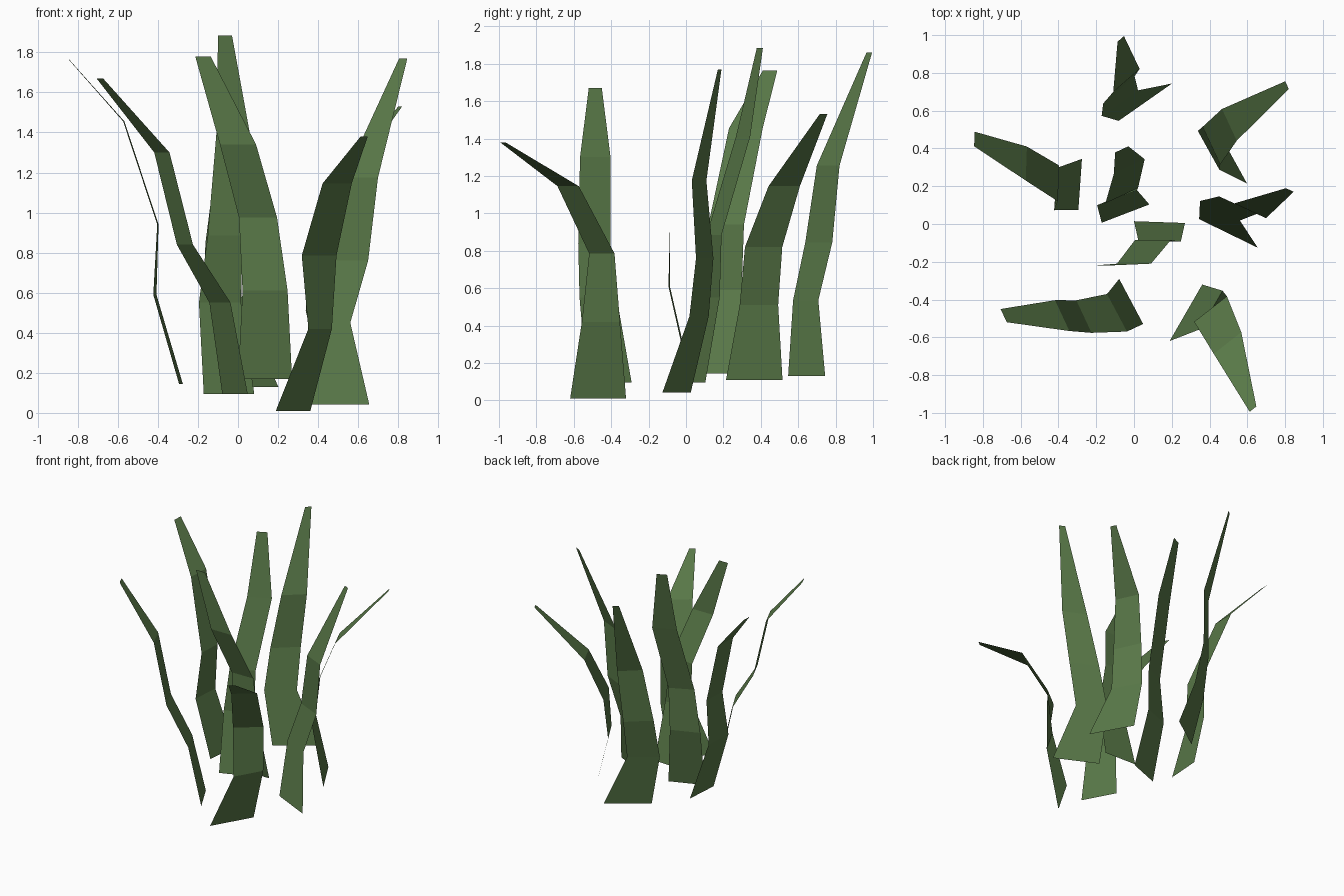
import bpy
from math import radians, cos, sin

# Leaf material
green = bpy.data.materials.new("leaf_green")
green.diffuse_color = (0.10, 0.19, 0.065, 1)

# Shared width tapers, base to tip
SLIM = (0.27, 0.225, 0.19, 0.18, 0.077)
WIDE = (0.345, 0.235, 0.22, 0.185, 0.045)


def blade(name, widths, yaw_low, yaw_high, spine):
    """Flat ribbon swept along a spine; yaw is the direction of its width."""
    verts = []
    for i, ((x, y, z), w) in enumerate(zip(spine, widths)):
        a = radians(yaw_low if i < 2 else yaw_high)
        dx, dy = cos(a) * w / 2, sin(a) * w / 2
        verts += [(x - dx, y - dy, z), (x + dx, y + dy, z)]
    faces = [(2 * i, 2 * i + 1, 2 * i + 3, 2 * i + 2) for i in range(len(spine) - 1)]
    mesh = bpy.data.meshes.new(name)
    mesh.from_pydata(verts, [], faces)
    mesh.materials.append(green)
    bpy.context.collection.objects.link(bpy.data.objects.new(name, mesh))


# Slim blades: centre and left
blade("blade_centre_front", SLIM, -2, 0,
      [(.135, .01, .17), (.135, -.09, .61), (.10, -.085, .975), (0, -.21, 1.34), (-.175, -.22, 1.78)])
blade("blade_centre_back", SLIM, 21, 25,
      [(-.045, .055, .095), (-.09, .14, .55), (-.065, .15, .885), (-.025, .305, 1.41), (-.065, .395, 1.885)])
blade("blade_left_front", SLIM, -62, -65,
      [(-.015, -.41, .095), (-.09, -.47, .55), (-.265, -.49, .84), (-.38, -.485, 1.30), (-.69, -.485, 1.67)])
blade("blade_left_back", SLIM, 86, 88,
      [(-.285, .21, .145), (-.415, .185, .59), (-.40, .215, .94), (-.57, .32, 1.455), (-.845, .45, 1.765)])

# Broad-based blades: right side and back
blade("blade_right_front", WIDE, 60, 38,
      [(.275, -.47, .01), (.41, -.455, .42), (.405, -.45, .785), (.495, -.63, 1.145), (.63, -.98, 1.38)])
blade("blade_right", WIDE, -26, -25,
      [(.50, -.05, .043), (.455, .07, .45), (.55, .10, .76), (.615, .07, 1.175), (.825, .18, 1.77)])
blade("blade_right_back", WIDE, 119, 115,
      [(.515, .365, .11), (.395, .39, .51), (.41, .415, .82), (.505, .525, 1.145), (.81, .735, 1.53)])
blade("blade_back", WIDE, 35, 41,
      [(.06, .645, .13), (-.075, .64, .535), (-.08, .71, .845), (-.04, .76, 1.255), (-.07, .98, 1.86)])
